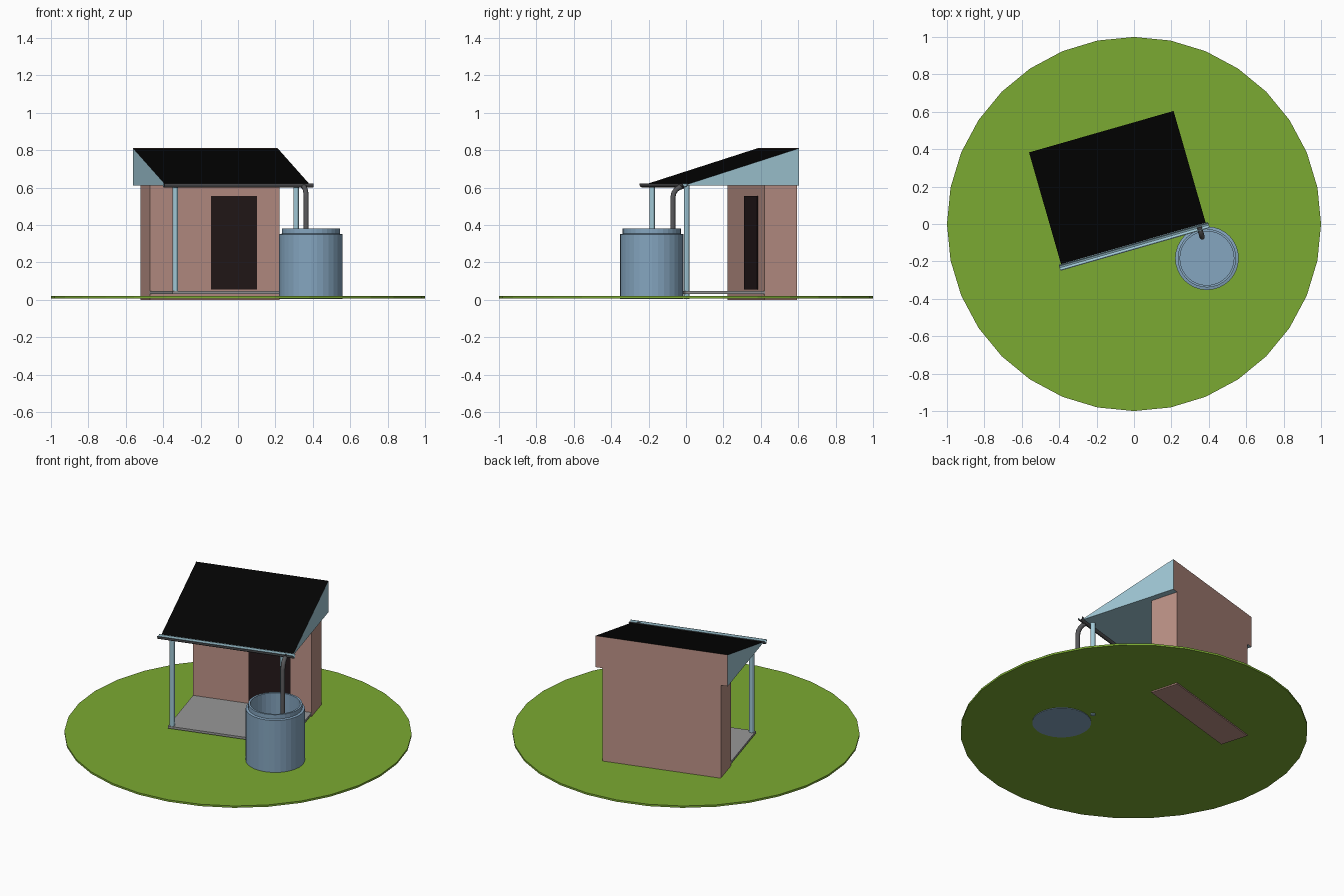
import bpy, bmesh, math
from mathutils import Vector

if "Cube" in bpy.data.objects:
    bpy.data.objects.remove(bpy.data.objects["Cube"])

TURN = math.radians(16)      # the house is turned on its plot


def material(name, rgb):
    m = bpy.data.materials.new(name)
    # sRGB 0-255 to linear
    m.diffuse_color = [(c / 255) ** 2.2 for c in rgb] + [1]
    m.use_nodes = True
    m.node_tree.nodes["Principled BSDF"].inputs["Base Color"].default_value = m.diffuse_color
    return m


GRASS = material("grass", (122, 168, 53))
BRICK = material("brick", (186, 144, 133))
BLUE = material("pale_blue", (160, 200, 214))
BLACK = material("roof_black", (12, 12, 12))
DOOR = material("door_dark", (40, 30, 31))
DARK = material("pipe_grey", (88, 88, 90))
STONE = material("slab_grey", (150, 150, 150))
TANK = material("tank_blue", (132, 164, 190))


def finish(bm, name, mats, turn=0.0):
    bmesh.ops.recalc_face_normals(bm, faces=bm.faces)
    me = bpy.data.meshes.new(name)
    bm.to_mesh(me)
    bm.free()
    for m in mats:
        me.materials.append(m)
    ob = bpy.data.objects.new(name, me)
    bpy.context.collection.objects.link(ob)
    ob.rotation_euler.z = turn
    return ob


def extrude_x(name, profile, x0, x1, mats, turn=TURN, pick=None):
    """Extrude a (y, z) profile along x; pick(i) gives the material of side i."""
    bm = bmesh.new()
    a = [bm.verts.new((x0, y, z)) for y, z in profile]
    b = [bm.verts.new((x1, y, z)) for y, z in profile]
    bm.faces.new(a)
    bm.faces.new(b[::-1])
    n = len(profile)
    for i in range(n):
        j = (i + 1) % n
        f = bm.faces.new((a[i], b[i], b[j], a[j]))
        if pick:
            f.material_index = pick(i)
    return finish(bm, name, mats, turn)


def box(name, x0, x1, y0, y1, z0, z1, mat):
    return extrude_x(name, [(y0, z0), (y1, z0), (y1, z1), (y0, z1)], x0, x1, [mat])


def lathe(name, profile, sides, centre, mat, turn=0.0):
    """Spin an (r, z) profile around a vertical axis."""
    bm = bmesh.new()
    vs = [bm.verts.new((r, 0, z)) for r, z in profile]
    es = [bm.edges.new(p) for p in zip(vs, vs[1:])]
    bmesh.ops.spin(bm, geom=vs + es, cent=(0, 0, 0), axis=(0, 0, 1),
                   angle=math.tau, steps=sides, use_duplicate=False)
    bmesh.ops.remove_doubles(bm, verts=bm.verts, dist=1e-4)
    bmesh.ops.translate(bm, verts=bm.verts, vec=(centre[0], centre[1], 0))
    return finish(bm, name, [mat], turn)


# round lawn
lathe("lawn", [(0, .008), (1, .008), (1, .02), (0, .02)], 32, (0, 0), GRASS)

# brick room and its door
box("room", -.392, .33, .343, .5225, 0, .61, BRICK)
box("door", -.052, .203, .338, .345, .055, .555, DOOR)

# wedge roof: blue ceiling and gables, brick back, black slope
extrude_x("roof", [(-.1, .61), (.5225, .61), (.5225, .81), (-.1, .617)],
          -.434, .37, [BLUE, BRICK, BLACK], pick=lambda i: (0, 1, 2, 0)[i])

# porch slab and posts
box("porch_slab", -.392, .33, -.1, .345, .032, .046, STONE)
for name, x, z0 in (("left_post", -.372, .03), ("right_post", .3, .003)):
    lathe(name, [(0, z0), (.015, z0), (.015, .612), (0, .612)], 12, (x, -.082), BLUE, TURN)

# half-round gutter with a pale lining
arc = [math.pi * i / 6 for i in range(7)]
gutter = [(-.1155 - .0165 * math.cos(t), .622 - .022 * math.sin(t)) for t in arc]
inner = [(-.1155 - .0130 * math.cos(t), .622 - .018 * math.sin(t)) for t in arc]
extrude_x("gutter", gutter + inner[::-1], -.447, .383, [DARK, BLUE],
          pick=lambda i: 1 if i >= 6 else 0)

# downpipe bending from the gutter into the tank
curve = bpy.data.curves.new("downpipe", 'CURVE')
curve.dimensions = '3D'
curve.bevel_depth = .014
curve.bevel_resolution = 2
curve.use_fill_caps = True
spline = curve.splines.new('POLY')
path = [(-.112, .606), (-.13, .602), (-.151, .588), (-.163, .57), (-.168, .545), (-.168, .2)]
spline.points.add(len(path) - 1)
for p, (y, z) in zip(spline.points, path):
    p.co = (.331, y, z, 1)
curve.materials.append(DARK)
pipe = bpy.data.objects.new("downpipe", curve)
bpy.context.collection.objects.link(pipe)
pipe.rotation_euler.z = TURN

# open water tank with a stepped rim
lathe("water_tank", [(0, .004), (.17, .004), (.17, .35), (.156, .353), (.156, .38),
                     (.144, .38), (.144, .03), (0, .03)], 32, (.39, -.183), TANK)
